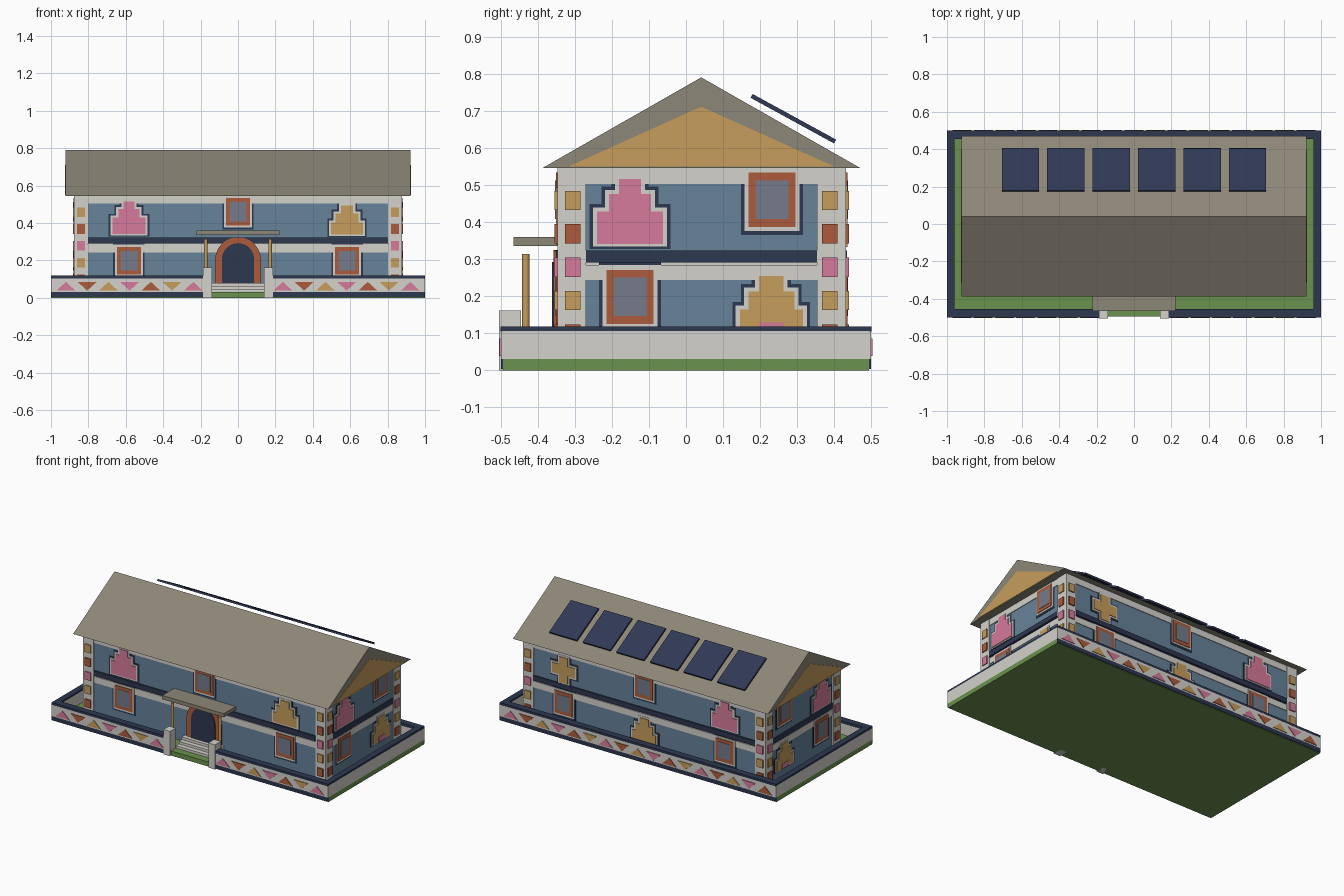
import bpy, bmesh, math
from mathutils import Vector

if "Cube" in bpy.data.objects:
    bpy.data.objects.remove(bpy.data.objects["Cube"])


def mat(name, r, g, b):
    m = bpy.data.materials.new(name)
    lin = [(c / 255 / 12.92 if c < 11 else ((c / 255 + 0.055) / 1.055) ** 2.4) for c in (r, g, b)]
    m.diffuse_color = (*lin, 1)
    m.use_nodes = True
    m.node_tree.nodes["Principled BSDF"].inputs["Base Color"].default_value = m.diffuse_color
    return m


WHITE = mat("off_white", 212, 210, 204)
OCHRE = mat("ochre", 198, 157, 92)
PINK = mat("pink", 214, 122, 155)
RUST = mat("rust", 172, 92, 60)
BLUE = mat("wall_blue", 102, 131, 154)
NAVY = mat("navy", 45, 55, 80)
GLASS = mat("glass_grey", 117, 123, 138)
ROOF = mat("roof_taupe", 141, 135, 120)
GREEN = mat("grass_green", 106, 146, 77)
SOLAR = mat("solar_blue", 48, 56, 85)


def prism(name, m, pts, shift):
    """Extrude a 3D polygon along a vector."""
    bm = bmesh.new()
    vs = [bm.verts.new(p) for p in pts]
    f = bm.faces.new(vs)
    new = bmesh.ops.extrude_face_region(bm, geom=[f])["geom"]
    bmesh.ops.translate(bm, vec=shift, verts=[v for v in new if isinstance(v, bmesh.types.BMVert)])
    bmesh.ops.recalc_face_normals(bm, faces=bm.faces)
    me = bpy.data.meshes.new(name)
    bm.to_mesh(me)
    bm.free()
    me.materials.append(m)
    ob = bpy.data.objects.new(name, me)
    bpy.context.collection.objects.link(ob)
    return ob


def box(name, m, x0, x1, y0, y1, z0, z1):
    return prism(name, m, [(x0, y0, z0), (x1, y0, z0), (x1, y1, z0), (x0, y1, z0)],
                 Vector((0, 0, z1 - z0)))


def rect(u0, u1, z0, z1):
    return [(u0, z0), (u1, z0), (u1, z1), (u0, z1)]


# Each wall: origin, direction along the wall, outward direction
HX, YF, YB = 0.865, -0.337, 0.421
FRONT = (Vector((0, YF, 0)), Vector((1, 0, 0)), Vector((0, -1, 0)))
BACK = (Vector((0, YB, 0)), Vector((1, 0, 0)), Vector((0, 1, 0)))
RIGHT = (Vector((HX, 0, 0)), Vector((0, 1, 0)), Vector((1, 0, 0)))
LEFT = (Vector((-HX, 0, 0)), Vector((0, 1, 0)), Vector((-1, 0, 0)))


def plate(name, m, wall, outline, depth, start=-0.002):
    o, u, n = wall
    pts = [o + u * a + n * start + Vector((0, 0, z)) for a, z in outline]
    return prism(name, m, pts, n * (depth - start))


def window(wall, u, z):
    for part, m, w, h, d in (("shadow", NAVY, 0.084, 0.095, 0.006), ("surround", WHITE, 0.074, 0.084, 0.010),
                             ("frame", RUST, 0.064, 0.073, 0.014), ("glass", GLASS, 0.045, 0.052, 0.016)):
        plate("window_" + part, m, wall, rect(u - w, u + w, z - h, z + h), d)


def layered(name, m, wall, outline):
    """Painted motif with white and navy borders; outline(o) grows by o."""
    for part, c, o, d in (("shadow", NAVY, 0.020, 0.006), ("border", WHITE, 0.011, 0.010),
                          ("shape", m, 0, 0.014)):
        plate(name + "_" + part, c, wall, outline(o), d)


def stepped(wall, u, z, m):
    tiers = ((0.089, 0.087), (0.057, 0.134), (0.030, 0.175)) if m is PINK else \
            ((0.085, 0.065), (0.062, 0.113), (0.033, 0.155))

    def outline(o):
        right, low = [], z - o * 0.7
        for w, top in tiers:
            right += [(w + o, low), (w + o, z + top + o)]
            low = z + top + o
        return [(u + a, b) for a, b in right] + [(u - a, b) for a, b in reversed(right)]
    layered("stepped_motif", m, wall, outline)


def cross(wall, u, z):
    def outline(o):
        a, b = 0.032 + o, 0.083 + o
        quarter = [(b, -a), (b, a), (a, a)]
        pts = []
        for k in range(4):
            c, s = (1, 0, -1, 0)[k], (0, 1, 0, -1)[k]
            pts += [(u + c * p - s * q, z + s * p + c * q) for p, q in quarter]
        return pts
    layered("cross_motif", OCHRE, wall, outline)


# Ground and perimeter wall
box("lawn", GREEN, -1, 1, -0.494, 0.494, 0, 0.03)
for s in (-1, 1):
    x0, x1 = sorted((s, s * 0.96))
    box("side_wall", WHITE, x0, x1, -0.495, 0.495, 0.03, 0.106)
    box("side_wall_cap", NAVY, x0, x1, -0.5, 0.5, 0.105, 0.118)


def street_wall(x0, x1, y, s):
    ya, yb = sorted((y, y - s * 0.045))
    box("boundary_wall", WHITE, x0, x1, ya, yb, 0.03, 0.104)
    box("boundary_cap", NAVY, x0, x1, ya, yb, 0.102, 0.1185)
    pa, pb = sorted((y, y - s * 0.01))
    box("boundary_plinth", NAVY, x0, x1, pa, pb, 0.004, 0.031)


def triangles(xs, y, n):
    for i, x in enumerate(xs):
        lo, hi = (0.038, 0.085) if i % 2 == 0 else (0.085, 0.038)
        plate("wall_triangle", (PINK, RUST, OCHRE)[i % 3], (Vector((0, y, 0)), Vector((1, 0, 0)), n),
              [(x - 0.051, lo), (x + 0.051, lo), (x, hi)], 0.004)


street_wall(-1, -0.18, -0.499, -1)
street_wall(0.18, 1, -0.499, -1)
street_wall(-1, 1, 0.499, 1)
triangles([-0.92 + 0.1135 * i for i in range(7)], -0.499, Vector((0, -1, 0)))
triangles([0.24 + 0.1135 * i for i in range(7)], -0.499, Vector((0, -1, 0)))
triangles([0.92 - 0.115 * i for i in range(17)], 0.499, Vector((0, 1, 0)))

# House body and corner pillars
box("house_body", WHITE, -HX, HX, YF, YB, 0.03, 0.546)
for sx in (-1, 1):
    for y0, y1 in ((-0.347, -0.27), (0.353, 0.431)):
        x0, x1 = sorted((sx * 0.802, sx * 0.877))
        box("corner_pillar", WHITE, x0, x1, y0, y1, 0.03, 0.546)

# Painted panels, bands and corner squares on all walls
for wall, u0, u1, c0, c1 in ((FRONT, -0.802, 0.802, -0.84, 0.84), (BACK, -0.802, 0.802, -0.84, 0.84),
                             (RIGHT, -0.27, 0.353, -0.305, 0.388), (LEFT, -0.27, 0.353, -0.305, 0.388)):
    plate("lower_panel", BLUE, wall, rect(u0, u1, 0.03, 0.25), 0.004)
    plate("upper_panel", BLUE, wall, rect(u0, u1, 0.31, 0.51), 0.004)
    plate("middle_band", WHITE, wall, rect(u0, u1, 0.243, 0.284), 0.008)
    plate("top_band", WHITE, wall, rect(u0, u1, 0.503, 0.546), 0.008)
    plate("navy_band", NAVY, wall, rect(u0, u1, 0.291, 0.323), 0.013)
    for c in (c0, c1):
        for k, m in enumerate((OCHRE, RUST, PINK, OCHRE, RUST)):
            z = 0.458 - 0.09 * k
            plate("corner_square", m, wall, rect(c - 0.021, c + 0.021, z - 0.026, z + 0.026), 0.018)

# Windows and motifs
for wall in (LEFT, RIGHT):
    window(wall, -0.151, 0.198)
    window(wall, 0.232, 0.460)
    stepped(wall, -0.151, 0.341, PINK)
    stepped(wall, 0.230, 0.099, OCHRE)
    plate("motif_inset", PINK, wall, rect(0.197, 0.263, 0.095, 0.129), 0.017)
for wall in (FRONT, BACK):
    window(wall, -0.583, 0.198)
    window(wall, 0.583, 0.198)
    window(wall, 0, 0.460)
    stepped(wall, -0.583, 0.341, PINK)
stepped(FRONT, 0.583, 0.338, OCHRE)
stepped(BACK, 0, 0.099, OCHRE)
cross(BACK, 0.583, 0.415)


# Arched door
def arch(r, zc):
    return [(-r, 0.03)] + [(r * math.cos(math.pi - math.pi * k / 20), zc + r * math.sin(math.pi * k / 20))
                           for k in range(21)] + [(r, 0.03)]


plate("door_surround", RUST, FRONT, arch(0.122, 0.202), 0.020)
plate("door", NAVY, FRONT, arch(0.086, 0.206), 0.025)

# Entrance steps, canopy, columns and gate posts
for y, z in ((-0.445, 0.046), (-0.415, 0.063), (-0.385, 0.080)):
    box("entrance_step", WHITE, -0.138, 0.138, y, -0.33, 0.03, z)
box("canopy", ROOF, -0.223, 0.223, -0.465, -0.335, 0.335, 0.359)
for s in (-1, 1):
    bpy.ops.mesh.primitive_cylinder_add(vertices=16, radius=0.010, depth=0.284,
                                        location=(s * 0.172, -0.432, 0.172))
    col = bpy.context.object
    col.name = "porch_column"
    col.data.materials.append(OCHRE)
    bpy.ops.object.shade_smooth_by_angle()
    x0, x1 = sorted((s * 0.139, s * 0.187))
    box("gate_post", WHITE, x0, x1, -0.505, -0.445, 0, 0.161)

# Gabled roof with painted gable ends
prism("roof", ROOF, [(-0.922, -0.388, 0.545), (-0.922, 0.471, 0.545), (-0.922, 0.041, 0.79)],
      Vector((1.844, 0, 0)))
for s in (-1, 1):
    prism("gable_panel", OCHRE, [(s * 0.92, -0.316, 0.55), (s * 0.92, 0.399, 0.55), (s * 0.92, 0.041, 0.711)],
          Vector((s * 0.006, 0, 0)))

# Solar panels raised above the back slope
for i in range(6):
    x = -0.607 + 0.2428 * i
    prism("solar_panel", SOLAR, [(x - 0.1, 0.180, 0.745), (x - 0.1, 0.405, 0.622),
                                 (x - 0.1, 0.399, 0.612), (x - 0.1, 0.174, 0.735)], Vector((0.2, 0, 0)))
